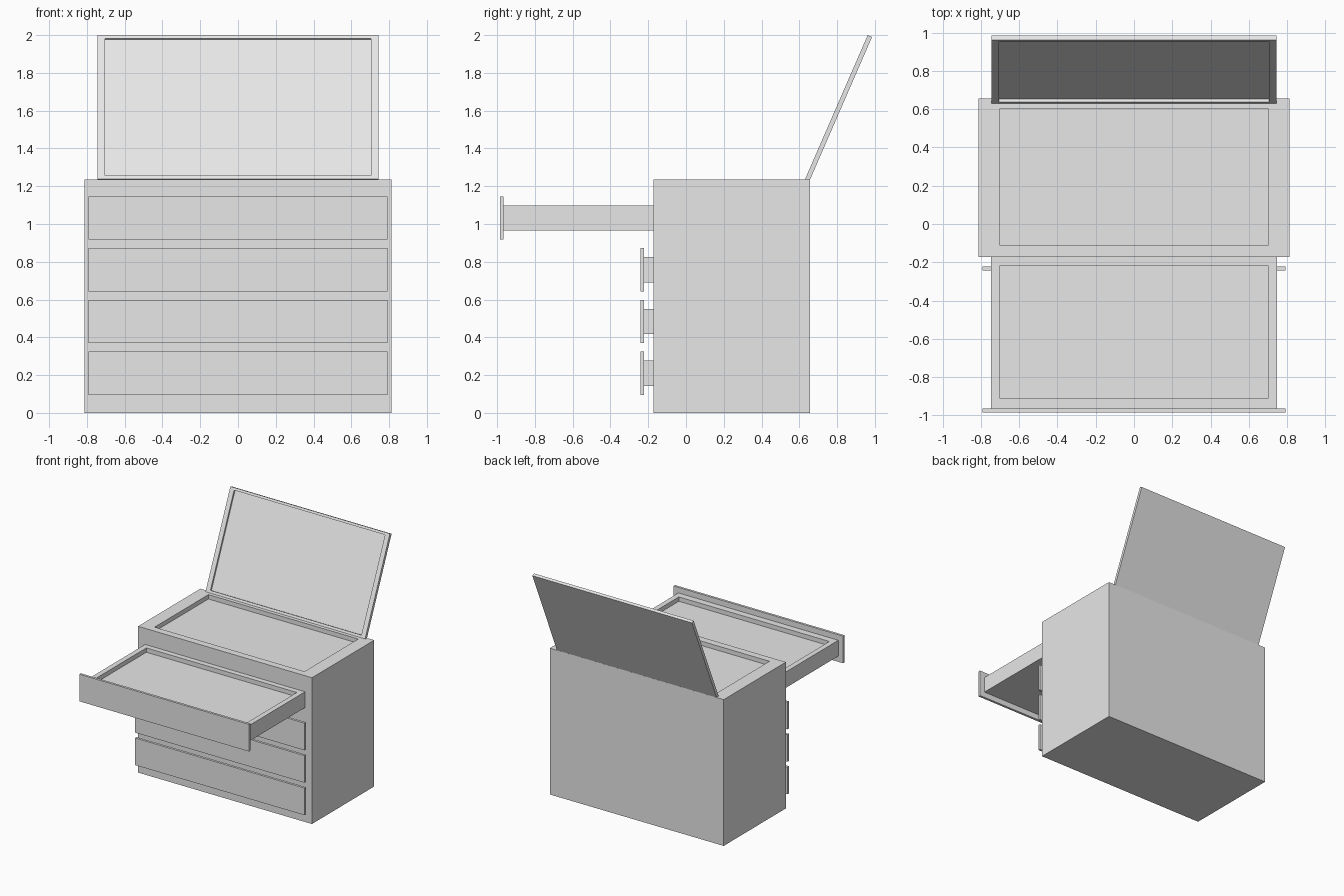
import bpy, bmesh, math
from mathutils import Vector

cube = bpy.data.objects.get("Cube")
if cube:
    bpy.data.objects.remove(cube, do_unlink=True)

GREY = bpy.data.materials.new("light_grey")
GREY.use_nodes = True
GREY.diffuse_color = (0.8, 0.8, 0.8, 1)
GREY.node_tree.nodes["Principled BSDF"].inputs["Base Color"].default_value = (0.8, 0.8, 0.8, 1)


def box(name, size, base, recess=None):
    """Box standing on its base point; recess = (x half, y low, y high, depth) in local coordinates."""
    bm = bmesh.new()
    bmesh.ops.create_cube(bm, size=1)
    for v in bm.verts:
        v.co = Vector((v.co.x * size[0], v.co.y * size[1], (v.co.z + 0.5) * size[2]))
    if recess:
        half, low, high, depth = recess
        bm.normal_update()
        top = max(bm.faces, key=lambda f: f.calc_center_median().z)
        # Rim around the opening
        top = bmesh.ops.extrude_discrete_faces(bm, faces=[top])["faces"][0]
        for v in top.verts:
            v.co.x = math.copysign(half, v.co.x)
            v.co.y = high if v.co.y > 0 else low
        # Walls and floor of the recess
        floor = bmesh.ops.extrude_discrete_faces(bm, faces=[top])["faces"][0]
        for v in floor.verts:
            v.co.z -= depth
    bmesh.ops.recalc_face_normals(bm, faces=bm.faces)
    mesh = bpy.data.meshes.new(name)
    bm.to_mesh(mesh)
    bm.free()
    mesh.materials.append(GREY)
    obj = bpy.data.objects.new(name, mesh)
    obj.location = base
    bpy.context.collection.objects.link(obj)
    return obj


# Cabinet with a shallow tray in its top
box("cabinet_body", (1.624, 0.83, 1.235), (0, 0.242, 0), (0.7, -0.355, 0.363, 0.037))

# Drawers: the top one pulled out, the other three slightly ajar
for i in range(4):
    z = 0.095 + i * 0.274
    front_y = -0.985 if i == 3 else -0.242
    box(f"drawer_front_{i + 1}", (1.584, 0.02, 0.229), (0, front_y + 0.01, z))
    box(f"drawer_box_{i + 1}", (1.494, 0.803, 0.134), (0, front_y + 0.4215, z + 0.048),
        (0.703, -0.345, 0.345, 0.037))

# Open lid, leaning back from the rear edge, with a recessed inner panel
tilt = math.radians(66.5)
length, thick = 0.831, 0.025
along = Vector((0, math.cos(tilt), math.sin(tilt)))
normal = Vector((0, -math.sin(tilt), math.cos(tilt)))
top_edge = Vector((0, 0.962, 2.0))
lid = box("lid", (1.49, length, thick), top_edge - along * length / 2 - normal * thick,
          (0.705, -length / 2 + 0.02, length / 2 - 0.02, 0.015))
lid.rotation_euler.x = tilt
